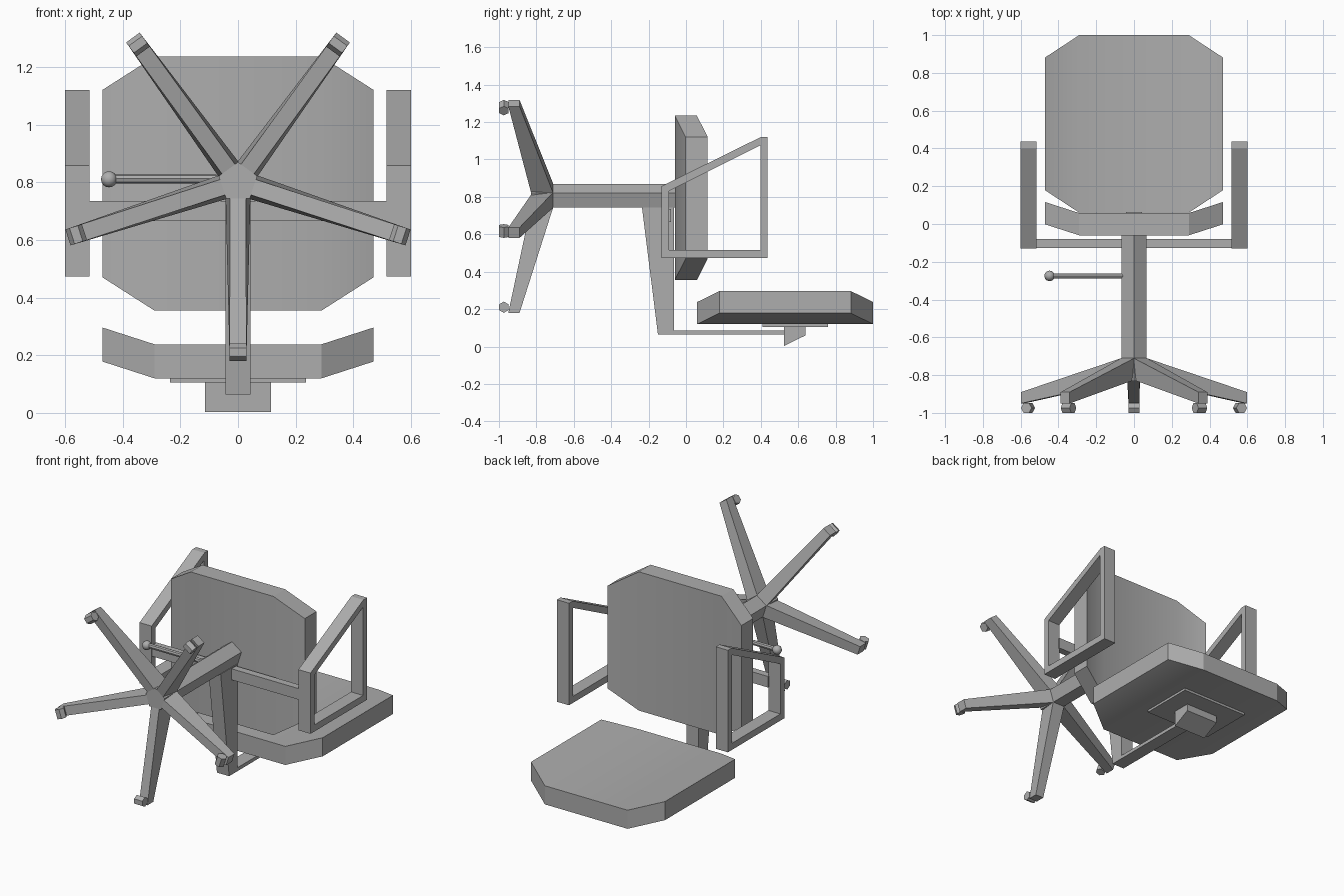
import bpy, bmesh, math
from mathutils import Vector

if "Cube" in bpy.data.objects:
    bpy.data.objects.remove(bpy.data.objects["Cube"])

grey = bpy.data.materials.new("grey")
grey.diffuse_color = (0.42, 0.42, 0.42, 1)
grey.use_nodes = True
grey.node_tree.nodes["Principled BSDF"].inputs["Base Color"].default_value = grey.diffuse_color


def make(name, verts, faces, smooth=False):
    """Build a mesh object with outward normals."""
    me = bpy.data.meshes.new(name)
    bm = bmesh.new()
    vs = [bm.verts.new(v) for v in verts]
    for f in faces:
        bm.faces.new([vs[i] for i in f])
    bmesh.ops.recalc_face_normals(bm, faces=bm.faces)
    bm.to_mesh(me)
    bm.free()
    me.materials.append(grey)
    ob = bpy.data.objects.new(name, me)
    bpy.context.collection.objects.link(ob)
    if smooth:
        bpy.ops.object.select_all(action='DESELECT')
        ob.select_set(True)
        bpy.context.view_layer.objects.active = ob
        bpy.ops.object.shade_smooth_by_angle(angle=math.radians(30))
    return ob


def prism(name, a, b, smooth=False):
    """Join two matching closed outlines into a solid."""
    n = len(a)
    faces = [list(range(n)), list(range(n, 2 * n))]
    faces += [(i, (i + 1) % n, n + (i + 1) % n, n + i) for i in range(n)]
    return make(name, list(a) + list(b), faces, smooth)


def side_prism(name, yz, x0, x1):
    return prism(name, [(x0, y, z) for y, z in yz], [(x1, y, z) for y, z in yz])


def box(name, x, y, z):
    return side_prism(name, [(y[0], z[0]), (y[1], z[0]), (y[1], z[1]), (y[0], z[1])], *x)


def cushion(name, half, corner, place):
    """Octagonal pad whose two side wings are bent along w."""
    uv = [(-.29, -half), (.29, -half), (.47, -corner), (.47, corner),
          (.29, half), (-.29, half), (-.47, corner), (-.47, -corner)]
    verts = [place(u, v, w + (.058 if abs(u) > .4 else 0)) for w in (-.06, .058) for u, v in uv]
    faces = []
    for o in (0, 8):
        faces += [[i + o for i in f] for f in ((0, 1, 4, 5), (1, 2, 3, 4), (5, 6, 7, 0))]
    faces += [(i, (i + 1) % 8, 8 + (i + 1) % 8, 8 + i) for i in range(8)]
    return make(name, verts, faces, True)


# Cushions
cushion("seat", .44, .325, lambda u, v, w: (u, w, .795 + v))
cushion("backrest", .47, .352, lambda u, v, w: (u, .53 + v, .18 + w))

# Pentagonal column
CZ = .8
ring = [(.07 * math.cos(math.radians(90 + 72 * i)), .07 * math.sin(math.radians(90 + 72 * i)))
        for i in range(5)]
prism("column", [(x, -.83, CZ + z) for x, z in ring], [(x, -.06, CZ + z) for x, z in ring])

# Five tapered legs with hexagonal casters
for k in range(5):
    ang = math.radians(-90 + 72 * k)
    out = Vector((math.cos(ang), 0, math.sin(ang)))
    side = Vector((-math.sin(ang), 0, math.cos(ang)))

    def at(r, t, y):
        return out * r + side * t + Vector((0, y, CZ))

    prism(f"leg_{k + 1}",
          [at(.056, -.028, -.83), at(.056, .028, -.83), at(.056, .043, -.71), at(.056, -.043, -.71)],
          [at(.62, -.029, -.95), at(.62, .029, -.95), at(.62, .029, -.89), at(.62, -.029, -.89)])
    hexa = [(.59 + .03 * math.cos(i * math.pi / 3), -.974 + .03 * math.sin(i * math.pi / 3))
            for i in range(6)]
    prism(f"caster_{k + 1}", [at(r, -.029, y) for r, y in hexa], [at(r, .029, y) for r, y in hexa])

# Backrest support: tapered spine, flat bar, plate and adjusting block
side_prism("spine", [(-.235, .742), (-.15, .063), (-.065, .063), (-.065, .742)], -.043, .043)
box("support_bar", (-.043, .043), (-.065, .53), (.063, .085))
box("back_plate", (-.235, .235), (.41, .76), (.105, .122))
side_prism("adjusting_block", [(.525, .003), (.64, .06), (.64, .106), (.525, .106)], -.115, .115)

# Armrest frames and the crossbar joining them
box("armrest_crossbar", (-.52, .52), (-.126, -.08), (.665, .735))
outer = [(-.13, .473), (.437, .473), (.437, 1.12), (.4, 1.12), (-.13, .858)]
inner = [(-.09, .515), (.397, .515), (.397, 1.075), (.38, 1.067), (-.09, .832)]
for name, s in (("left", -1), ("right", 1)):
    verts = [(s * x, y, z) for x in (.515, .6) for loop in (outer, inner) for y, z in loop]
    faces = []
    for i in range(5):
        j = (i + 1) % 5
        faces += [(i, j, 5 + j, 5 + i), (10 + i, 10 + j, 15 + j, 15 + i),
                  (i, j, 10 + j, 10 + i), (5 + i, 5 + j, 15 + j, 15 + i)]
    make(name + "_armrest", verts, faces)

# Height lever with ball knob
rod = [(-.275 + .014 * math.cos(i * math.pi / 4), .812 + .016 * math.sin(i * math.pi / 4))
       for i in range(8)]
prism("lever", [(-.45, y, z) for y, z in rod], [(-.03, y, z) for y, z in rod], True)
bpy.ops.mesh.primitive_uv_sphere_add(segments=12, ring_count=8, radius=.028,
                                     location=(-.447, -.275, .81))
knob = bpy.context.object
knob.name = "lever_knob"
knob.data.materials.append(grey)
bpy.ops.object.shade_smooth_by_angle(angle=math.radians(60))
